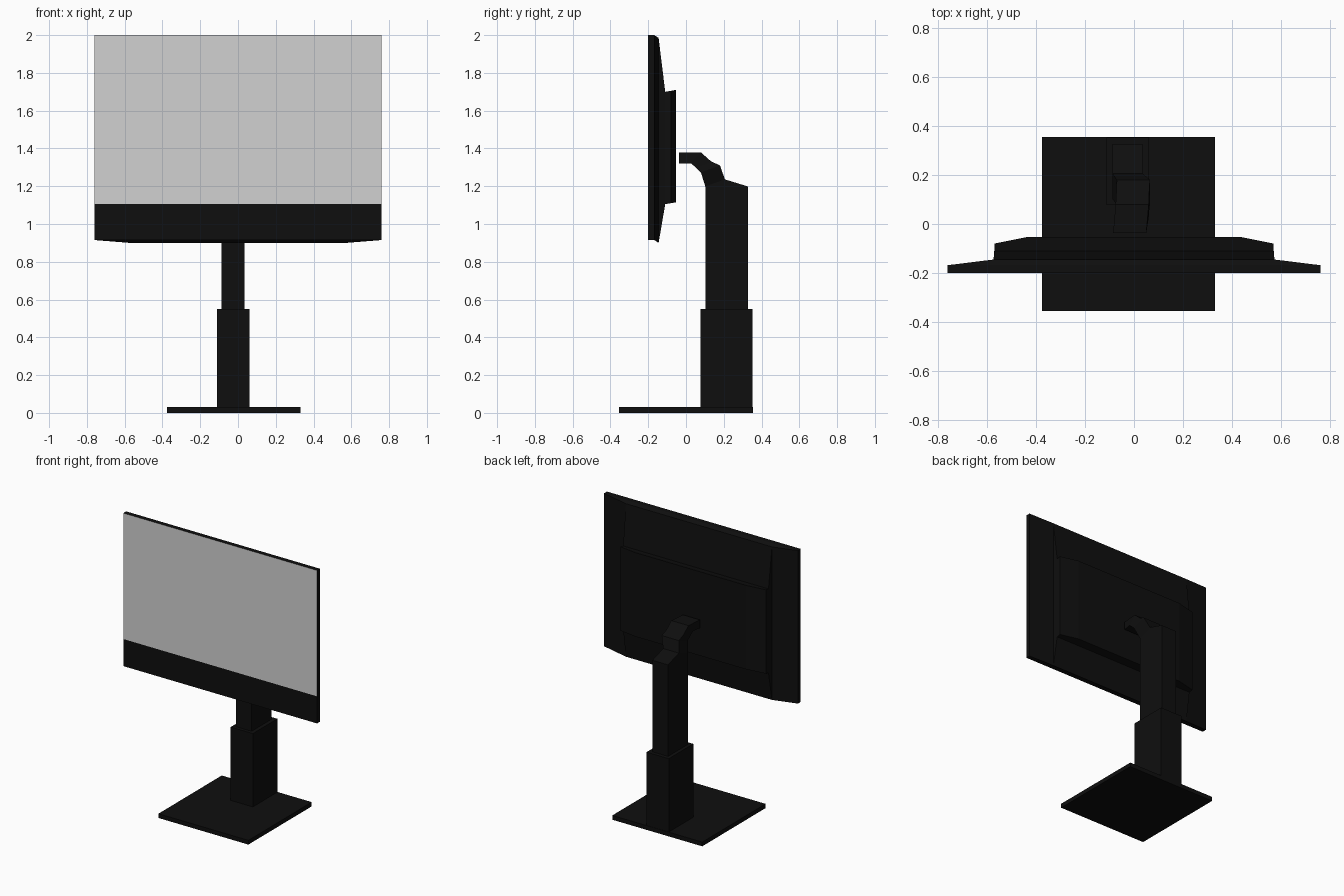
import bpy, bmesh

if "Cube" in bpy.data.objects:
    bpy.data.objects.remove(bpy.data.objects["Cube"])


def material(name, v):
    m = bpy.data.materials.new(name)
    m.diffuse_color = (v, v, v, 1)
    m.use_nodes = True
    m.node_tree.nodes["Principled BSDF"].inputs["Base Color"].default_value = m.diffuse_color
    return m


black = material("black_plastic", 0.0045)
grey = material("screen_grey", 0.64)


def loft(name, rings, cut_z=None):
    """Skin a row of four-point rings into a closed flat-faced solid."""
    bm = bmesh.new()
    rows = [[bm.verts.new(p) for p in ring] for ring in rings]
    for a, b in zip(rows, rows[1:]):
        for i in range(4):
            j = (i + 1) % 4
            bm.faces.new((a[i], a[j], b[j], b[i]))
    bm.faces.new(rows[0])
    bm.faces.new(rows[-1])
    bmesh.ops.recalc_face_normals(bm, faces=bm.faces[:])
    if cut_z is not None:
        # split the front face into chin and lit screen
        front = [f for f in bm.faces if f.normal.y < -0.99]
        geom = front + list({e for f in front for e in f.edges}) + list({v for f in front for v in f.verts})
        bmesh.ops.bisect_plane(bm, geom=geom, plane_co=(0, 0, cut_z), plane_no=(0, 0, 1))
        bm.normal_update()
        for f in bm.faces:
            if f.normal.y < -0.99 and f.calc_center_median().z > cut_z:
                f.material_index = 1
    me = bpy.data.meshes.new(name)
    bm.to_mesh(me)
    bm.free()
    me.materials.append(black)
    me.materials.append(grey)
    ob = bpy.data.objects.new(name, me)
    bpy.context.collection.objects.link(ob)
    return ob


def upright(y, x, z0, z1):
    return [(-x, y, z0), (x, y, z0), (x, y, z1), (-x, y, z1)]


def box(name, x0, x1, y0, y1, z0, z1):
    return loft(name, [[(x0, y0, z), (x1, y0, z), (x1, y1, z), (x0, y1, z)] for z in (z0, z1)])


# display panel with tapering back shell
loft("display_panel", [
    upright(-0.20, 0.76, 0.915, 2.0),
    upright(-0.168, 0.76, 0.915, 2.0),
    upright(-0.145, 0.573, 0.90, 1.985),
    upright(-0.11, 0.57, 1.105, 1.70),
], cut_z=1.107)

# raised housing on the back, chamfered at both ends
loft("rear_housing", [
    upright(-0.11, 0.57, 1.105, 1.70),
    upright(-0.08, 0.57, 1.11, 1.705),
    upright(-0.053, 0.435, 1.115, 1.71),
])

# foot and lower sleeve
box("base_plate", -0.376, 0.33, -0.355, 0.355, 0.0, 0.03)
box("lower_column", -0.112, 0.062, 0.078, 0.353, 0.03, 0.55)

# upper column with a sloping top
cx0, cx1 = -0.088, 0.035
column_side = [(0.102, 0.55), (0.327, 0.55), (0.327, 1.199), (0.206, 1.236), (0.102, 1.199)]
bm = bmesh.new()
left, right = [[bm.verts.new((x, y, z)) for y, z in column_side] for x in (cx0, cx1)]
bm.faces.new(left)
bm.faces.new(right)
for i in range(5):
    j = (i + 1) % 5
    bm.faces.new((left[i], left[j], right[j], right[i]))
bmesh.ops.recalc_face_normals(bm, faces=bm.faces[:])
mesh = bpy.data.meshes.new("upper_column")
bm.to_mesh(mesh)
bm.free()
mesh.materials.append(black)
bpy.context.collection.objects.link(bpy.data.objects.new("upper_column", mesh))

# bent arm: x range, upper (y, z), lower (y, z)
arm = [
    (cx0, cx1, (0.206, 1.236), (0.102, 1.199)),
    (-0.070, 0.065, (0.180, 1.310), (0.079, 1.273)),
    (-0.072, 0.062, (0.132, 1.332), (0.055, 1.297)),
    (-0.075, 0.060, (0.079, 1.379), (0.026, 1.321)),
    (-0.085, 0.050, (-0.036, 1.379), (-0.036, 1.321)),
]
loft("bent_arm", [[(a, *lo), (b, *lo), (b, *up), (a, *up)] for a, b, up, lo in arm])
